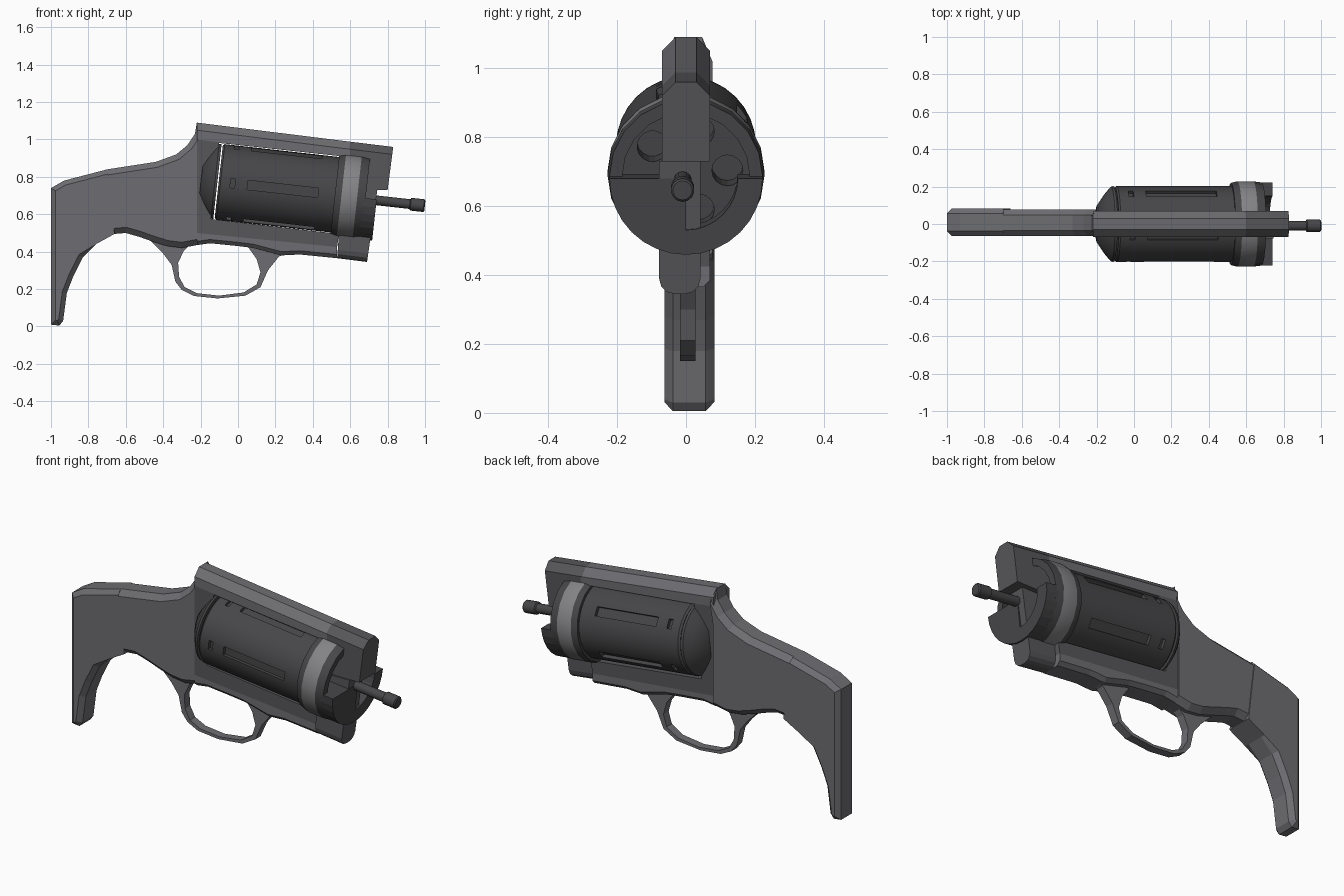
import bpy, bmesh
from math import sin, cos, radians, pi
from mathutils import Matrix, Vector

cube = bpy.data.objects.get("Cube")
if cube:
    bpy.data.objects.remove(cube)


def material(name, r, g, b):
    m = bpy.data.materials.new(name)
    m.use_nodes = True
    m.diffuse_color = (r, g, b, 1)
    m.node_tree.nodes["Principled BSDF"].inputs["Base Color"].default_value = (r, g, b, 1)
    return m


STEEL = material("steel grey", .155, .152, .165)
SHADE = material("shaded steel", .095, .093, .1)
DARK = material("dark gunmetal", .062, .062, .066)
LIGHT = material("light band grey", .23, .23, .24)

# Tilted axis shared by the cylinder and everything around it
AXIS = Matrix.Translation((.22, 0, .738)) @ Matrix.Rotation(radians(6.4), 4, 'Y')


def finish(name, bm, mats, matrix=None, smooth=False):
    bmesh.ops.recalc_face_normals(bm, faces=bm.faces)
    me = bpy.data.meshes.new(name)
    bm.to_mesh(me)
    bm.free()
    ob = bpy.data.objects.new(name, me)
    bpy.context.scene.collection.objects.link(ob)
    for m in mats:
        me.materials.append(m)
    if matrix:
        ob.matrix_world = matrix
    if smooth:
        bpy.ops.object.select_all(action='DESELECT')
        ob.select_set(True)
        bpy.context.view_layer.objects.active = ob
        bpy.ops.object.shade_smooth_by_angle(angle=radians(35))
    return ob


def prism(name, pts, lo, hi, mat, bevel=0, rule=None, segments=1, along='Y', matrix=None):
    """Extrude an outline along Y (x, z points) or along X (y, z points)."""
    bm = bmesh.new()
    place = (lambda p, d: (p[0], d, p[1])) if along == 'Y' else (lambda p, d: (d, p[0], p[1]))
    face = bm.faces.new([bm.verts.new(place(p, lo)) for p in pts])
    ext = bmesh.ops.extrude_face_region(bm, geom=[face], use_keep_orig=True)
    shift = Vector(place((0, 0), hi - lo))
    bmesh.ops.translate(bm, vec=shift, verts=[v for v in ext["geom"] if isinstance(v, bmesh.types.BMVert)])
    bmesh.ops.recalc_face_normals(bm, faces=bm.faces)
    if bevel:
        edges = set()
        for f in bm.faces:
            if abs(f.normal.y) < .5 and rule(f.normal, f.calc_center_median()):
                edges |= {e for e in f.edges if abs(e.verts[0].co.y - e.verts[1].co.y) < .001}
        edges = [e for e in edges if any(abs(f.normal.y) > .5 for f in e.link_faces)]
        bmesh.ops.bevel(bm, geom=edges, offset=bevel, segments=segments, affect='EDGES', profile=.5)
    return finish(name, bm, [mat], matrix)


def lathe(name, profile, mats, steps=32, pick=None, matrix=AXIS):
    """Spin a closed (x, radius) outline round the X axis."""
    bm = bmesh.new()
    verts = [bm.verts.new((x, 0, r)) for x, r in profile]
    edges = [bm.edges.new((a, b)) for a, b in zip(verts, verts[1:] + verts[:1])]
    bmesh.ops.spin(bm, geom=verts + edges, cent=(0, 0, 0), axis=(1, 0, 0), angle=2 * pi,
                   steps=steps, use_duplicate=False)
    bmesh.ops.remove_doubles(bm, verts=bm.verts, dist=.0005)
    bmesh.ops.dissolve_degenerate(bm, dist=.0001, edges=bm.edges)
    if pick:
        for f in bm.faces:
            f.material_index = pick(f.calc_center_median())
    return finish(name, bm, mats, matrix, True)


def sector(inner, outer, start, end, n=8):
    angles = [radians(start + (end - start) * i / n) for i in range(n + 1)]
    arc = [(outer * cos(a), outer * sin(a)) for a in angles]
    return arc + ([(inner * cos(a), inner * sin(a)) for a in reversed(angles)] if inner else [(0, 0)])


top = lambda n, c: n.z > .3
low = lambda n, c: n.z < -.3
around = lambda n, c: c.x < -.72

# Grip
prism("grip", [(-1, .74), (-.93, .78), (-.7, .84), (-.66, .495), (-.76, .44), (-.83, .37),
               (-.88, .27), (-.915, .18), (-.935, .03), (-.955, .005), (-1, .01)],
      -.063, .082, STEEL, .025, around)

# Rear frame, breech wall and straps surrounding the cylinder window
prism("rear_frame", [(-.7, .84), (-.44, .88), (-.33, .92), (-.27, .97), (-.23, 1.03), (-.22, 1.09),
                     (-.22, .435), (-.3, .42), (-.38, .43), (-.46, .455), (-.53, .48), (-.6, .5), (-.66, .495)],
      -.065, .077, STEEL, .03, lambda n, c: abs(n.z) > .3 or c.z > .95 and n.x < 0)
prism("breech_wall", [(-.22, 1), (-.1, .985), (-.145, .57), (-.22, .58)], -.07, .07, SHADE)
prism("top_strap", [(-.22, 1.09), (.6, .988), (.6, .905), (-.09, .98), (-.22, .995)],
      -.07, .07, STEEL, .04, top)
prism("lower_strap", [(-.22, .58), (-.145, .575), (.54, .495), (.53, .425), (-.22, .5)], -.07, .07, SHADE)
prism("frame_underside", [(-.22, .5), (.53, .425), (.53, .365), (.33, .385), (.23, .38), (.08, .42),
                          (0, .43), (-.15, .445), (-.22, .435)], -.07, .07, STEEL, .02, low)

# Front end of the frame
prism("front_block", [(.6, .988), (.83, .96), (.8, .73), (.56, .73), (.58, .9)],
      -.07, .07, SHADE, .04, top)
prism("front_lug", [(.54, .5), (.56, .73), (.745, .73), (.69, .345), (.53, .365)],
      -.078, .042, SHADE, .045, low, 3)

# Trigger guard bow
prism("trigger_guard", [(-.47, .46), (-.4, .39), (-.355, .33), (-.335, .24), (-.3, .195), (-.235, .163),
                        (-.11, .15), (.04, .165), (.12, .21), (.16, .3), (.22, .375), (.3, .4), (.05, .43),
                        (.1, .36), (.12, .29), (.1, .225), (.03, .182), (-.1, .165), (-.22, .178),
                        (-.285, .21), (-.315, .265), (-.32, .34), (-.29, .405), (-.24, .45)],
      -.018, .028, STEEL)

# Five-chamber cylinder with flutes, stop notches and bores cut out
cylinder = lathe("cylinder", [(-.325, 0), (-.325, .195), (-.315, .203), (.3, .203), (.31, .195), (.31, 0)],
                 [DARK], 48)
bm = bmesh.new()
for i in range(5):
    turn = Matrix.Rotation(radians(72 * i + 18), 4, 'X')
    for x, length, width in ((.02, .38, .05), (-.25, .025, .05)):
        box = Matrix.Translation((x, 0, .203)) @ Matrix.Diagonal((length, width, .04, 1))
        bmesh.ops.create_cube(bm, size=1, matrix=turn @ box)
    bore = Matrix.Rotation(radians(36), 4, 'X') @ Matrix.Translation((.27, 0, .12)) @ Matrix.Rotation(pi / 2, 4, 'Y')
    bmesh.ops.create_cone(bm, cap_ends=True, segments=16, radius1=.045, radius2=.045, depth=.2,
                          matrix=turn @ bore)
cutter = finish("cylinder_cutter", bm, [DARK], AXIS)
cutter.hide_render = True
cutter.hide_viewport = True
cut = cylinder.modifiers.new("cuts", 'BOOLEAN')
cut.operation = 'DIFFERENCE'
cut.object = cutter

# Recoil shield behind the cylinder
lathe("recoil_shield", [(-.42, 0), (-.42, .1), (-.375, .165), (-.345, .2), (-.332, .203), (-.332, 0)], [DARK])

# Shroud round the cylinder mouth, with a pale band
lathe("shroud", [(.3, .205), (.3, .22), (.335, .228), (.42, .228), (.465, .222), (.465, .185), (.32, .2)],
      [DARK, LIGHT], 20, lambda c: int(.34 < c.x < .42 and Vector((c.y, c.z)).length > .21))
prism("shroud_cheek_right", sector(0, .222, 180, 270), .4, .525, DARK, along='X', matrix=AXIS)
prism("shroud_cheek_left", sector(.15, .222, 270, 360), .4, .525, DARK, along='X', matrix=AXIS)

# Extractor rod with a thicker knob
rod = Matrix.Translation((.7, -.01, .679)) @ Matrix.Rotation(radians(6.4), 4, 'Y')
lathe("extractor_rod", [(0, 0), (0, .026), (.22, .026), (.225, .034), (.295, .034), (.301, .028), (.301, 0)],
      [DARK], 14, matrix=rod)
